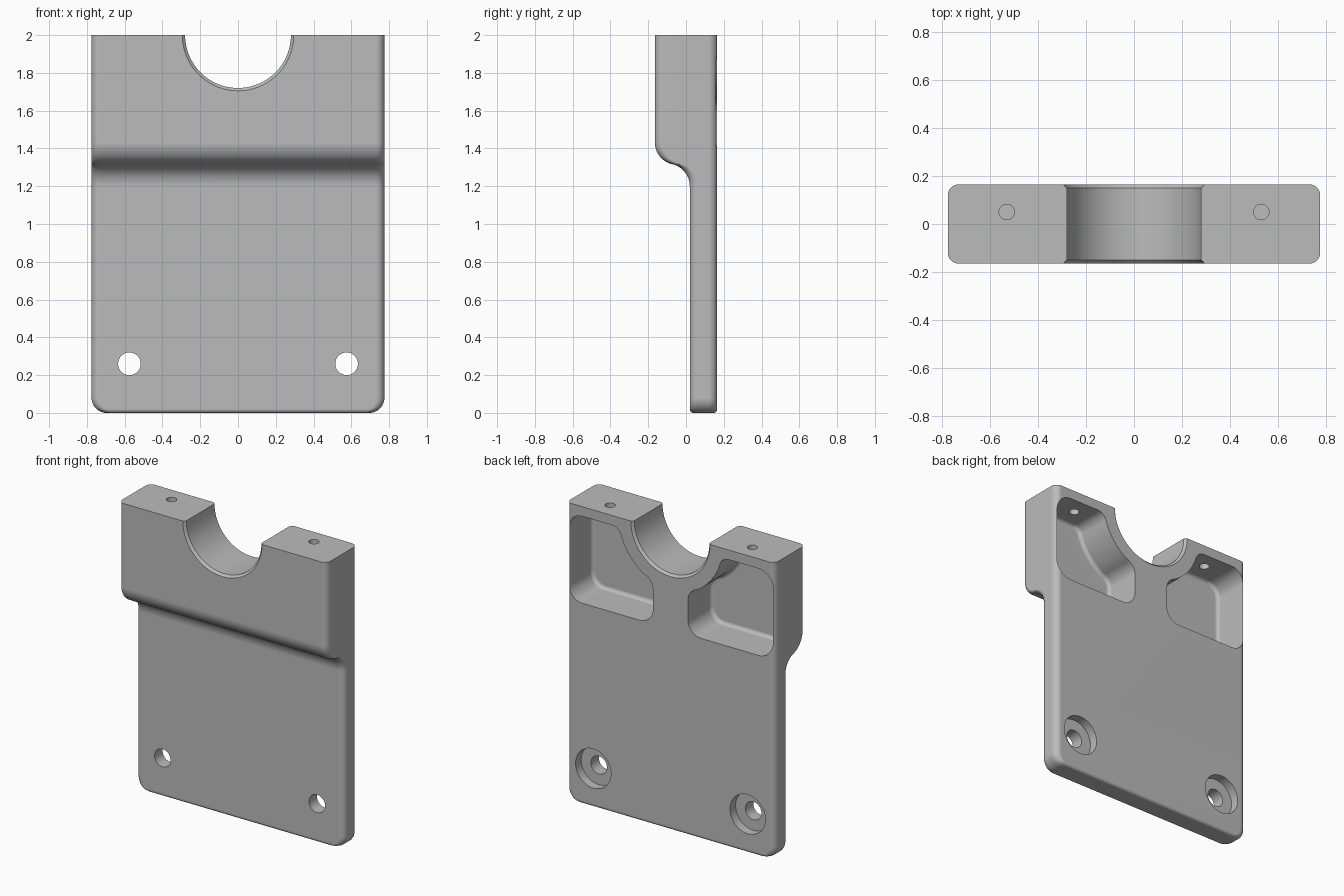
import bpy, bmesh
from math import sin, cos, tan, pi, radians, sqrt
from mathutils import Vector, Matrix

cube = bpy.data.objects.get("Cube")
if cube:
    bpy.data.objects.remove(cube)

HALF_W, BACK, FRONT, TOP = 0.775, 0.165, -0.165, 2.0

grey = bpy.data.materials.new("plain grey")
grey.use_nodes = True
grey.diffuse_color = (0.5, 0.5, 0.5, 1)
grey.node_tree.nodes["Principled BSDF"].inputs["Base Color"].default_value = (0.5, 0.5, 0.5, 1)


def make_object(name, bm):
    bmesh.ops.recalc_face_normals(bm, faces=bm.faces)
    mesh = bpy.data.meshes.new(name)
    bm.to_mesh(mesh)
    bm.free()
    mesh.materials.append(grey)
    obj = bpy.data.objects.new(name, mesh)
    bpy.context.collection.objects.link(obj)
    return obj


def loft(name, rings):
    """Skin a list of closed rings and cap both ends."""
    bm = bmesh.new()
    loops = [[bm.verts.new(p) for p in ring] for ring in rings]
    for a, b in zip(loops, loops[1:]):
        for i in range(len(a)):
            j = (i + 1) % len(a)
            bm.faces.new((a[i], a[j], b[j], b[i]))
    bm.faces.new(loops[0])
    bm.faces.new(loops[-1])
    return make_object(name, bm)


def rounded_outline(corners, steps=8):
    """Polygon with circular fillets; corners are (x, y, radius)."""
    out = []
    for i, (x, y, r) in enumerate(corners):
        p = Vector((x, y))
        if r == 0:
            out.append(p)
            continue
        d1 = (Vector(corners[i - 1][:2]) - p).normalized()
        d2 = (Vector(corners[(i + 1) % len(corners)][:2]) - p).normalized()
        half = d1.angle(d2) / 2
        reach = r / tan(half)
        centre = p + (d1 + d2).normalized() * (r / sin(half))
        a, b = p + d1 * reach - centre, p + d2 * reach - centre
        out += [centre + a.slerp(b, k / steps).normalized() * r
                for k in range(steps + 1)]
    return out


def turned(name, profile, location, axis, sides=64):
    """Solid of revolution from (radius, height) pairs, along Y or Z."""
    rings = [[(r * cos(2 * pi * i / sides), r * sin(2 * pi * i / sides), h)
              for i in range(sides)] for r, h in profile]
    obj = loft(name, rings)
    turn = Matrix.Rotation(radians(-90), 4, "X") if axis == "Y" else Matrix.Identity(4)
    obj.data.transform(Matrix.Translation(location) @ turn)
    return obj


# Body: rounded slices stacked up, stepping forward at the shoulder
def slice_at(z, front):
    corner, edge = 0.08, 0.02
    w, inset = HALF_W, 0
    if z < corner:
        w += sqrt(corner ** 2 - (corner - z) ** 2) - corner
    if z < edge:
        inset = edge - sqrt(edge ** 2 - (edge - z) ** 2)
    f, b, r = front + inset, BACK - inset, 0.045
    ring = rounded_outline([(-w, f, r), (w, f, r), (w, b, r), (-w, b, r)])
    return [(p.x, p.y, z) for p in ring]


PLATE_FRONT, BEND = 0.02, 0.12
levels = [(0.08 * (1 - cos(pi / 2 * k / 12)), PLATE_FRONT) for k in range(13)]
sweep = radians(76.5)
for k in range(13):
    a = sweep * k / 12
    levels.append((1.2 + BEND * sin(a), PLATE_FRONT - BEND + BEND * cos(a)))
for k in range(1, 13):
    a = sweep * (1 - k / 12)
    levels.append((1.433 - BEND * sin(a), FRONT + BEND - BEND * cos(a)))
levels.append((TOP, FRONT))
body = loft("bracket_body", [slice_at(z, f) for z, f in levels])

# Half-round bore with chamfered rims
cutters = [turned("bore_cutter",
                  [(0.325, -0.195), (0.28, -0.15), (0.28, 0.15), (0.325, 0.195)],
                  (0, 0, TOP), "Y", 96)]

# Pocket outline, following the bore on its inner side
inner_r = 0.385
arc = [(inner_r * cos(radians(a)), TOP - inner_r * sin(radians(a)), 0)
       for a in range(22, 59, 4)]
pocket = rounded_outline([(0.385, 1.935, 0.07)] + arc +
                         [(0.13, 1.64, 0.09), (0.13, 1.35, 0.1),
                          (0.757, 1.35, 0.1), (0.757, 1.935, 0.1)])

for side, label in ((1, "left"), (-1, "right")):
    # Back pocket with a filleted floor
    floor = -0.085
    cutter = loft(label + "_pocket_cutter",
                  [[(side * p.x, y, p.y) for p in pocket] for y in (floor, 0.25)])
    bm = bmesh.new()
    bm.from_mesh(cutter.data)
    rim = [e for e in bm.edges if all(abs(v.co.y - floor) < 1e-4 for v in e.verts)]
    bmesh.ops.bevel(bm, geom=rim, offset=0.025, segments=4, profile=0.5, affect="EDGES")
    bm.to_mesh(cutter.data)
    bm.free()
    cutters.append(cutter)
    # Counterbored bolt hole through the plate
    cutters.append(turned(label + "_bolt_cutter",
                          [(0.06, -0.2), (0.06, 0.105), (0.132, 0.105), (0.132, 0.25)],
                          (side * 0.575, 0, 0.26), "Y", 48))
    # Small hole from the top into the pocket
    cutters.append(turned(label + "_top_hole_cutter", [(0.032, 0), (0.032, 0.25)],
                          (side * 0.53, 0.05, 1.85), "Z", 32))

# Cut everything out of the body
bpy.ops.object.select_all(action="DESELECT")
bpy.context.view_layer.objects.active = body
body.select_set(True)
for cutter in cutters:
    cutter.hide_render = True
    mod = body.modifiers.new("cut", "BOOLEAN")
    mod.operation, mod.solver, mod.object = "DIFFERENCE", "EXACT", cutter
    bpy.ops.object.modifier_apply(modifier=mod.name)
    bpy.data.objects.remove(cutter)

# Smooth fillets, flat large faces
bpy.ops.object.shade_smooth_by_angle(angle=radians(30))
weighted = body.modifiers.new("weighted_normals", "WEIGHTED_NORMAL")
weighted.keep_sharp = True
